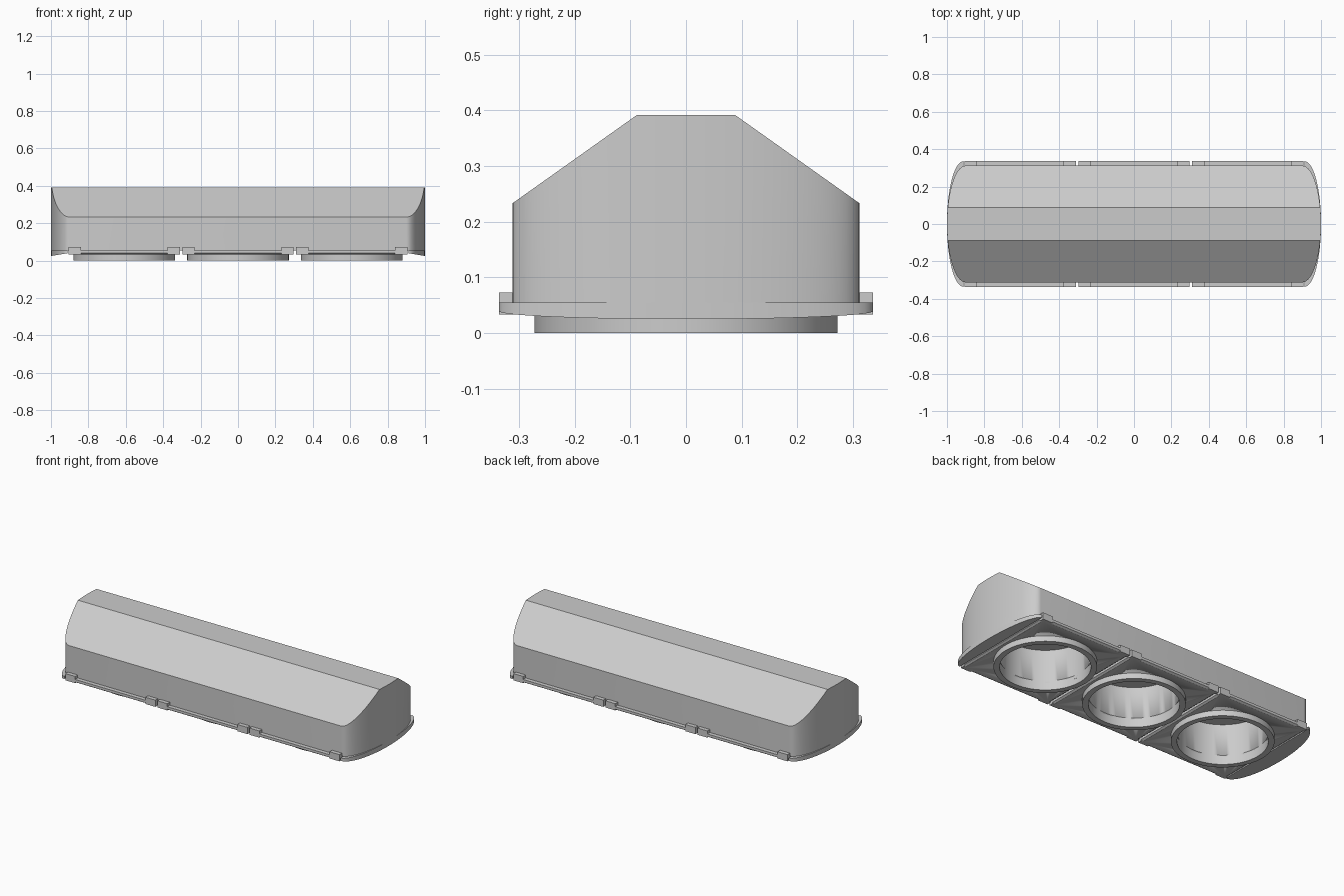
import bpy, bmesh, math
from mathutils import Vector

cube = bpy.data.objects.get("Cube")
if cube:
    bpy.data.objects.remove(cube, do_unlink=True)

HALF_Y, FLANGE_Y = 0.312, 0.336
SEAM, CAP_X = 0.305, 0.908
BASE, TOP = 0.055, 0.392
LAMP_X = (-0.608, 0, 0.608)
BORE, COLLAR, CEILING = 0.24, 0.272, 0.24


def finish(bm, name):
    bmesh.ops.recalc_face_normals(bm, faces=bm.faces)
    mesh = bpy.data.meshes.new(name)
    bm.to_mesh(mesh)
    bm.free()
    obj = bpy.data.objects.new(name, mesh)
    bpy.context.collection.objects.link(obj)
    activate(obj)
    bpy.ops.object.shade_smooth_by_angle(angle=math.radians(25))
    return obj


def activate(obj):
    bpy.ops.object.select_all(action='DESELECT')
    obj.select_set(True)
    bpy.context.view_layer.objects.active = obj


def prism(outline, z0, z1):
    bm = bmesh.new()
    face = bm.faces.new([bm.verts.new((x, y, z0)) for x, y in outline])
    grown = bmesh.ops.extrude_face_region(bm, geom=[face])["geom"]
    for v in grown:
        if isinstance(v, bmesh.types.BMVert):
            v.co.z = z1
    return bm


def rect(x0, x1, y0, y1):
    return [(x0, y0), (x1, y0), (x1, y1), (x0, y1)]


def end_arc(start_x, half_y, steps=32):
    angles = [math.pi * (i / steps - 0.5) for i in range(steps + 1)]
    return [(start_x + (1 - start_x) * math.cos(a), half_y * math.sin(a)) for a in angles]


def circle(cx, radius, steps=64):
    angles = [math.tau * i / steps for i in range(steps)]
    return [(cx + radius * math.cos(a), radius * math.sin(a)) for a in angles]


def drill(obj, cx):
    cutter = finish(prism(circle(cx, BORE), -0.1, CEILING), "bore_cutter")
    cutter.hide_render = True
    mod = obj.modifiers.new("bore", 'BOOLEAN')
    mod.operation, mod.solver, mod.object = 'DIFFERENCE', 'EXACT', cutter
    activate(obj)
    bpy.ops.object.modifier_apply(modifier=mod.name)
    bpy.data.objects.remove(cutter, do_unlink=True)


# Housing: round-ended block with two sloping roof faces
arc = end_arc(0.9, HALF_Y)
bm = prism(arc + [(-x, -y) for x, y in arc], BASE, TOP)
for side in (-1, 1):
    cut = bmesh.ops.bisect_plane(
        bm, geom=bm.verts[:] + bm.edges[:] + bm.faces[:], dist=1e-5,
        plane_co=Vector((0, side * 0.088, TOP)),
        plane_no=Vector((0, side * 0.159, 0.224)), clear_outer=True)
    bmesh.ops.holes_fill(bm, edges=[e for e in bm.edges if e.is_boundary], sides=0)
housing = finish(bm, "housing")
for cx in LAMP_X:
    drill(housing, cx)

for i, cx in enumerate(LAMP_X):
    x0, x1 = cx - SEAM + 0.008, cx + SEAM - 0.008

    # Lamp plate with a slightly raised underside
    bm = prism(rect(x0, x1, -FLANGE_Y, FLANGE_Y), 0.04, BASE)
    bm.faces.ensure_lookup_table()
    under = min(bm.faces, key=lambda f: f.calc_center_median().z)
    bmesh.ops.inset_region(bm, faces=[under], thickness=0.015)
    for v in under.verts:
        v.co.z = 0.033
    drill(finish(bm, f"lamp_plate_{i + 1}"), cx)

    # Lamp collar
    bm = bmesh.new()
    section = [(BORE, 0), (COLLAR, 0), (COLLAR, 0.045), (BORE, 0.045)]
    verts = [bm.verts.new((r, 0, z)) for r, z in section]
    edges = [bm.edges.new((verts[k], verts[k - 1])) for k in range(4)]
    bmesh.ops.spin(bm, geom=verts + edges, axis=(0, 0, 1), cent=(0, 0, 0),
                   angle=math.tau, steps=64, use_merge=True)
    bmesh.ops.translate(bm, verts=bm.verts, vec=(cx, 0, 0))
    finish(bm, f"lamp_collar_{i + 1}")

    # Clips at the four plate corners
    for end, xa, xb in (("right", x0, x0 + 0.065), ("left", x1 - 0.065, x1)):
        for face, s in (("front", -1), ("back", 1)):
            ya, yb = sorted((s * HALF_Y, s * FLANGE_Y))
            finish(prism(rect(xa, xb, ya, yb), 0.033, 0.073), f"clip_{face}_{end}_{i + 1}")

# End caps whose undersides slope down toward the tips
for name, s in (("right", -1), ("left", 1)):
    bm = prism([(s * x, y) for x, y in end_arc(CAP_X + 0.004, FLANGE_Y)], 0.04, BASE)
    for v in bm.verts:
        if v.co.z < 0.05:
            v.co.z -= 0.015 * (abs(v.co.x) - CAP_X) / (1 - CAP_X)
    finish(bm, f"end_cap_{name}")
